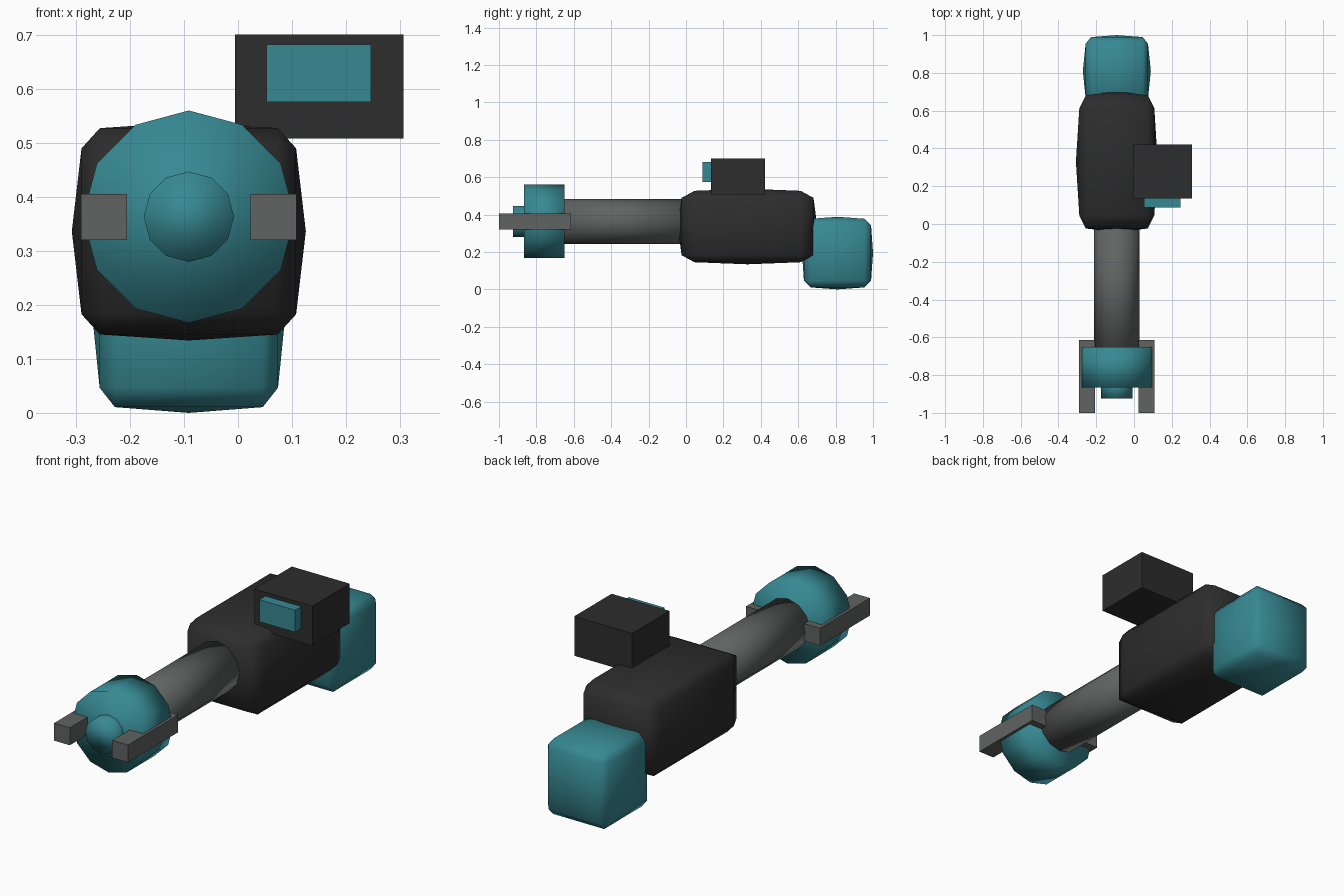
import bpy, bmesh, math
from mathutils import Matrix, Vector

if "Cube" in bpy.data.objects:
    bpy.data.objects.remove(bpy.data.objects["Cube"])

CX = -0.091   # axis of the main assembly
CZ = 0.363    # height of the barrel axis


def material(name, rgb):
    m = bpy.data.materials.new(name)
    m.diffuse_color = (*rgb, 1)
    m.use_nodes = True
    m.node_tree.nodes["Principled BSDF"].inputs["Base Color"].default_value = m.diffuse_color
    return m


teal = material("teal", (0.038, 0.25, 0.29))
black = material("charcoal", (0.026, 0.026, 0.026))
grey = material("grey", (0.115, 0.125, 0.12))


def finish(bm, name, mat, smooth):
    bmesh.ops.recalc_face_normals(bm, faces=bm.faces)
    for f in bm.faces:
        f.smooth = smooth
    me = bpy.data.meshes.new(name)
    bm.to_mesh(me)
    bm.free()
    me.materials.append(mat)
    ob = bpy.data.objects.new(name, me)
    bpy.context.collection.objects.link(ob)
    return ob


def box(name, lo, hi, mat):
    lo, hi = Vector(lo), Vector(hi)
    bm = bmesh.new()
    bmesh.ops.create_cube(bm, size=1)
    bmesh.ops.scale(bm, vec=hi - lo, verts=bm.verts)
    bmesh.ops.translate(bm, vec=(lo + hi) / 2, verts=bm.verts)
    return finish(bm, name, mat, False)


def cylinder(name, r, y0, y1, mat):
    # twelve-sided, axis along y
    bm = bmesh.new()
    m = Matrix.Translation((CX, (y0 + y1) / 2, CZ)) @ Matrix.Rotation(math.pi / 2, 4, 'X')
    bmesh.ops.create_cone(bm, cap_ends=True, segments=12, radius1=r, radius2=r,
                          depth=y1 - y0, matrix=m)
    return finish(bm, name, mat, True)


def puffy_box(name, centre, half, mat):
    # chamfered box whose six faces bulge to a centre point
    q, rims = 0.76, (0.917, 0.945, 0.945)
    bm = bmesh.new()
    for axis in range(3):
        for s in (-1, 1):
            tip = [0, 0, 0]
            tip[axis] = s
            pts = [tip]
            for a in (-q, q):
                for b in (-q, q):
                    p = [a, b]
                    p.insert(axis, s * rims[axis])
                    pts.append(p)
            for p in pts:
                bm.verts.new([c + h * v for c, h, v in zip(centre, half, p)])
    bmesh.ops.convex_hull(bm, input=bm.verts)
    return finish(bm, name, mat, True)


# main housing and rear grip
puffy_box("housing", (CX, 0.329, 0.336), (0.2165, 0.373, 0.202), black)
puffy_box("rear_block", (CX, 0.81, 0.194), (0.18, 0.19, 0.194), teal)

# barrel, front drum and nozzle
cylinder("barrel", 0.12, -0.70, 0.02, grey)
cylinder("front_drum", 0.1965, -0.865, -0.65, teal)
cylinder("nozzle", 0.0835, -0.925, -0.80, teal)

# pair of prongs
for side, x in (("left", -0.248), ("right", 0.0655)):
    box(side + "_prong", (x - 0.0425, -1.0, 0.32), (x + 0.0425, -0.615, 0.405), grey)

# side-mounted display
box("display_case", (-0.006, 0.135, 0.508), (0.306, 0.422, 0.70), black)
box("display_screen", (0.053, 0.088, 0.575), (0.246, 0.137, 0.682), teal)
